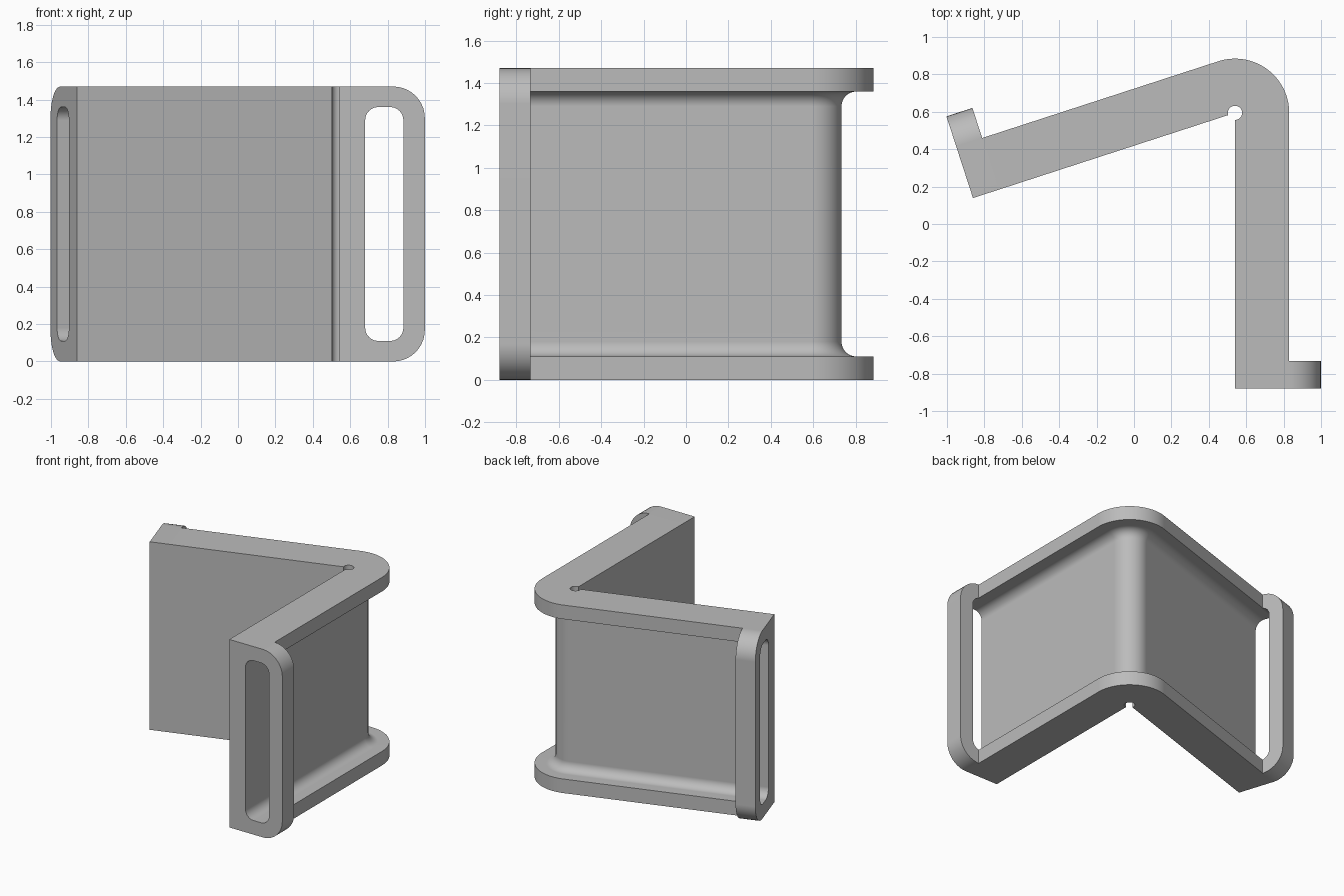
import bpy
import bmesh
import math
from mathutils import Vector

cube = bpy.data.objects.get("Cube")
if cube:
    bpy.data.objects.remove(cube, do_unlink=True)

HEIGHT = 1.47
FLANGE = 0.11       # flange thickness
DEPTH = 0.29        # flange depth from the inner wall
WEB = 0.14          # web thickness
FILLET = 0.07
ARM = 1.473         # arm length from corner to outer end
PLATE = 0.146       # end plate thickness
PLATE_DEPTH = 0.459
HOLE = 0.038        # corner relief radius
BEND = math.radians(108)
CORNER = Vector((0.54, 0.594))

grey = bpy.data.materials.new("plain grey")
grey.use_nodes = True
colour = (0.5, 0.5, 0.5, 1)
grey.diffuse_color = colour
grey.node_tree.nodes["Principled BSDF"].inputs["Base Color"].default_value = colour


def polar(angle):
    return Vector((math.cos(angle), math.sin(angle)))


def arc(cx, cy, r, start, end, steps=10):
    """Points of an arc, angles in degrees."""
    pts = []
    for i in range(steps + 1):
        a = math.radians(start + (end - start) * i / steps)
        pts.append((cx + r * math.cos(a), cy + r * math.sin(a)))
    return pts


def rounded_rect(x0, x1, y0, y1, r_near, r_far):
    """Rounded rectangle with separate radii on its x0 and x1 sides."""
    return (arc(x1 - r_far, y0 + r_far, r_far, -90, 0)
            + arc(x1 - r_far, y1 - r_far, r_far, 0, 90)
            + arc(x0 + r_near, y1 - r_near, r_near, 90, 180)
            + arc(x0 + r_near, y0 + r_near, r_near, 180, 270))


def skin(bm, rings, closed):
    """Quads between successive rings of vertices."""
    count = len(rings)
    for k in range(count if closed else count - 1):
        a, b = rings[k], rings[(k + 1) % count]
        for i in range(len(a)):
            j = (i + 1) % len(a)
            bm.faces.new((a[i], a[j], b[j], b[i]))


def finish(bm, name):
    bmesh.ops.remove_doubles(bm, verts=bm.verts[:], dist=1e-5)
    bmesh.ops.recalc_face_normals(bm, faces=bm.faces[:])
    mesh = bpy.data.meshes.new(name)
    bm.to_mesh(mesh)
    bm.free()
    mesh.materials.append(grey)
    obj = bpy.data.objects.new(name, mesh)
    bpy.context.collection.objects.link(obj)
    bpy.ops.object.select_all(action="DESELECT")
    obj.select_set(True)
    bpy.context.view_layer.objects.active = obj
    bpy.ops.object.shade_smooth_by_angle(angle=math.radians(30))
    weighted = obj.modifiers.new("weighted normals", "WEIGHTED_NORMAL")
    weighted.keep_sharp = True
    return obj


# Outward and inward directions of each arm
left_out, left_in = polar(0), Vector((0, 1))
right_out = polar(BEND)
right_in = Vector((right_out.y, -right_out.x))

# Bent channel: C-shaped section swept along both arms and the corner
section = ([(DEPTH, 0), (DEPTH, FLANGE)]
           + arc(WEB + FILLET, FLANGE + FILLET, FILLET, 270, 180)
           + arc(WEB + FILLET, HEIGHT - FLANGE - FILLET, FILLET, 180, 90)
           + [(DEPTH, HEIGHT - FLANGE), (DEPTH, HEIGHT)])

reach = ARM - PLATE
stations = [(CORNER - left_in * reach, CORNER - left_in * reach, left_out)]
STEPS = 36
for i in range(STEPS + 1):
    t = i / STEPS
    hole_angle = -math.pi / 2 + t * (math.pi + BEND)
    stations.append((CORNER + polar(hole_angle) * HOLE, CORNER, polar(BEND * t)))
stations.append((CORNER - right_in * reach, CORNER - right_in * reach, right_out))

bm = bmesh.new()
rings = []
for inner, base, out in stations:
    ring = [bm.verts.new((inner.x, inner.y, 0))]
    for d, z in section:
        p = base + out * d
        ring.append(bm.verts.new((p.x, p.y, z)))
    ring.append(bm.verts.new((inner.x, inner.y, HEIGHT)))
    rings.append(ring)
skin(bm, rings, False)
bm.faces.new(rings[0])
bm.faces.new(rings[-1])
finish(bm, "bent_channel")

# Slotted end plates, one on each arm
outline = rounded_rect(0, PLATE_DEPTH, 0, HEIGHT, 0, PLATE_DEPTH - DEPTH)
slot = rounded_rect(WEB, 0.344, FLANGE, HEIGHT - FLANGE, FILLET, FILLET)
for name, out, inward in (("left_end_plate", left_out, left_in),
                          ("right_end_plate", right_out, right_in)):
    bm = bmesh.new()
    end = CORNER - inward * ARM
    rings = []
    for loop, depth in ((outline, 0), (outline, PLATE), (slot, PLATE), (slot, 0)):
        ring = []
        for d, z in loop:
            p = end + out * d + inward * depth
            ring.append(bm.verts.new((p.x, p.y, z)))
        rings.append(ring)
    skin(bm, rings, True)
    finish(bm, name)
